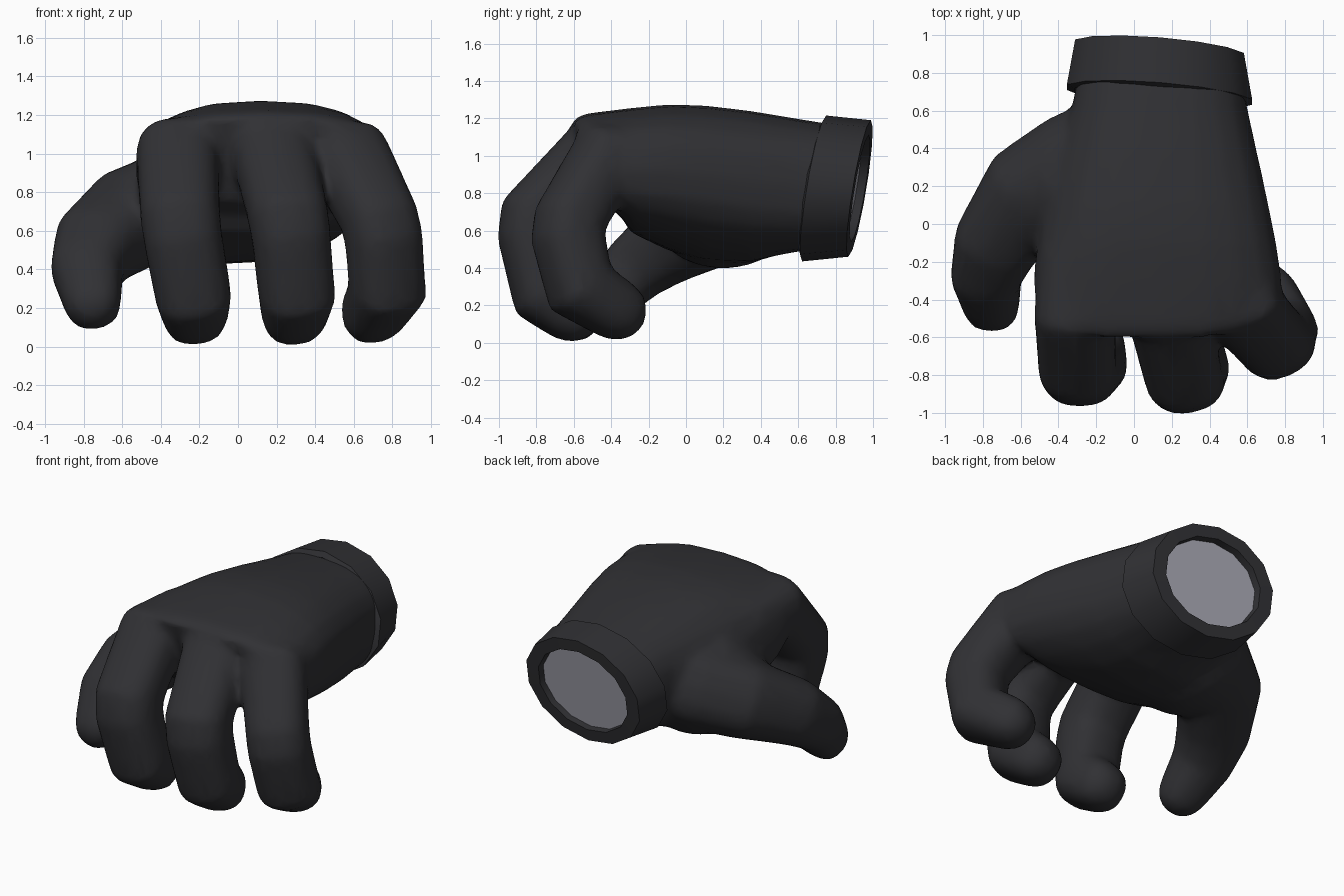
import bpy, bmesh, math
from mathutils import Vector, Matrix

if "Cube" in bpy.data.objects:
    bpy.data.objects.remove(bpy.data.objects["Cube"])


def material(name, c):
    m = bpy.data.materials.new(name)
    m.diffuse_color = (*c, 1)
    m.use_nodes = True
    m.node_tree.nodes["Principled BSDF"].inputs["Base Color"].default_value = m.diffuse_color
    return m


def sq(v, e):
    return math.copysign(abs(v) ** e, v)


def loft(bm, rings, caps=True):
    rows = [[bm.verts.new(p) for p in r] for r in rings]
    n = len(rows[0])
    faces = []
    for a, b in zip(rows, rows[1:]):
        for i in range(n):
            j = (i + 1) % n
            faces.append(bm.faces.new((a[i], a[j], b[j], b[i])))
    if caps:
        faces += [bm.faces.new(rows[0]), bm.faces.new(rows[-1])]
    bmesh.ops.recalc_face_normals(bm, faces=faces)


def tube(bm, path, n=16):
    """Slightly boxy tube through (x, y, z, radius) points, domed far end."""
    pts = [Vector(p[:3]) for p in path]
    rad = [p[3] for p in path]
    end = (pts[-1] - pts[-2]).normalized()
    rings, u = [], Vector((1, 0, 0))

    def ring(c, t, r):
        nonlocal u
        u = (u - t * u.dot(t)).normalized()
        v = t.cross(u)
        rings.append([c + r * (u * sq(math.cos(a), 0.82) + v * sq(math.sin(a), 0.82) * 0.96)
                      for a in (2 * math.pi * i / n for i in range(n))])

    for i, c in enumerate(pts):
        a = (c - pts[i - 1]).normalized() if i else Vector()
        b = (pts[i + 1] - c).normalized() if i < len(pts) - 1 else Vector()
        ring(c, (a + b).normalized(), rad[i])
    for ang in (30, 55, 75):
        k = math.radians(ang)
        ring(pts[-1] + end * rad[-1] * math.sin(k), end, rad[-1] * math.cos(k))
    loft(bm, rings)


def finish(bm, name, mat=None):
    me = bpy.data.meshes.new(name)
    bm.to_mesh(me)
    bm.free()
    ob = bpy.data.objects.new(name, me)
    bpy.context.collection.objects.link(ob)
    if mat:
        me.materials.append(mat)
    return ob


dark = material("dark_fabric", (0.03, 0.03, 0.034))
lining = material("grey_lining", (0.38, 0.38, 0.44))

# Palm: boxy cross-sections from wrist to knuckles, sagging on the thumb side
bm = bmesh.new()
sections = [  # y, centre x, half width, bottom, top, lean, sag
    (0.78, 0.14, 0.44, 0.50, 1.16, 0.06, 0),
    (0.62, 0.135, 0.465, 0.485, 1.19, 0.03, 0),
    (0.35, 0.12, 0.54, 0.49, 1.24, 0, 0.12),
    (0.10, 0.115, 0.60, 0.52, 1.27, 0, 0.16),
    (-0.10, 0.12, 0.635, 0.56, 1.275, 0, 0.12),
    (-0.30, 0.125, 0.66, 0.60, 1.255, 0, 0.02),
    (-0.44, 0.125, 0.645, 0.67, 1.225, -0.10, 0),
    (-0.53, 0.11, 0.54, 0.75, 1.195, -0.08, 0),
]
rings = []
for y, cx, hx, zb, zt, lean, sag in sections:
    r = []
    for i in range(20):
        a = 2 * math.pi * i / 20
        c, s = sq(math.cos(a), 0.78), sq(math.sin(a), 0.78)
        r.append((cx + hx * c, y + lean * s, (zb + zt) / 2 + (zt - zb) / 2 * s
                  - sag * (1 - s) / 2 * (0.45 - 0.55 * c)))
    rings.append(r)
loft(bm, rings)

# Pad at the base of the thumb
bmesh.ops.create_uvsphere(bm, u_segments=16, v_segments=10, radius=1,
                          matrix=Matrix.Translation((-0.26, 0.2, 0.67))
                          @ Matrix.Diagonal((0.34, 0.38, 0.275, 1)))

# Three curled fingers, the thumb and the web behind it
for path in (
    [(-0.30, -0.15, 1.0, 0.19), (-0.315, -0.48, 1.0, 0.216),
     (-0.30, -0.755, 0.68, 0.21), (-0.285, -0.775, 0.56, 0.206),
     (-0.23, -0.73, 0.25, 0.2), (-0.225, -0.61, 0.172, 0.175)],
    [(0.14, -0.15, 1.01, 0.19), (0.18, -0.49, 1.01, 0.216),
     (0.26, -0.80, 0.68, 0.21), (0.275, -0.81, 0.57, 0.206),
     (0.305, -0.75, 0.26, 0.2), (0.29, -0.62, 0.17, 0.175)],
    [(0.48, -0.12, 0.98, 0.19), (0.57, -0.435, 0.98, 0.22),
     (0.735, -0.62, 0.66, 0.2), (0.755, -0.63, 0.56, 0.2),
     (0.775, -0.565, 0.29, 0.2), (0.70, -0.375, 0.175, 0.17)],
    [(-0.05, 0.42, 0.8, 0.28), (-0.32, 0.30, 0.735, 0.285),
     (-0.56, 0.16, 0.66, 0.265), (-0.735, -0.11, 0.52, 0.228),
     (-0.785, -0.28, 0.39, 0.19), (-0.755, -0.425, 0.235, 0.155)],
    [(-0.05, 0.25, 0.85, 0.3), (-0.33, 0.14, 0.78, 0.28),
     (-0.47, 0.06, 0.70, 0.22)],
):
    tube(bm, path)
glove = finish(bm, "glove_hand", dark)

# Fuse the parts into one soft skin
m = glove.modifiers.new("fuse", 'REMESH')
m.mode, m.voxel_size, m.use_smooth_shade = 'VOXEL', 0.025, True
m = glove.modifiers.new("soften", 'SMOOTH')
m.factor, m.iterations = 0.5, 16
m = glove.modifiers.new("reduce", 'DECIMATE')
m.ratio = 0.2


# Wrist cuff: tilted oval band with a recessed opening
def oval(y, hx, hz, n=14):
    out = []
    for i in range(n):
        a = 2 * math.pi * (i + 0.5) / n
        dx, dz = hx * math.cos(a), hz * math.sin(a)
        out.append((0.135 + dx, y - 0.08 * dx + 0.165 * dz, 0.825 + dz))
    return out


bm = bmesh.new()
loft(bm, [oval(0.70, 0.42, 0.32), oval(0.67, 0.46, 0.355),
          oval(0.685, 0.503, 0.39), oval(0.928, 0.458, 0.365),
          oval(0.930, 0.36, 0.285), oval(0.86, 0.35, 0.275)], caps=False)
cuff = finish(bm, "wrist_cuff", dark)

# Grey lining closing the opening
bm = bmesh.new()
f = bm.faces.new([bm.verts.new(p) for p in oval(0.885, 0.357, 0.281)])
f.normal_update()
if f.normal.y < 0:
    f.normal_flip()
finish(bm, "opening_lining", lining)

bpy.ops.object.select_all(action='DESELECT')
cuff.select_set(True)
bpy.context.view_layer.objects.active = cuff
bpy.ops.object.shade_smooth_by_angle(angle=math.radians(35))
